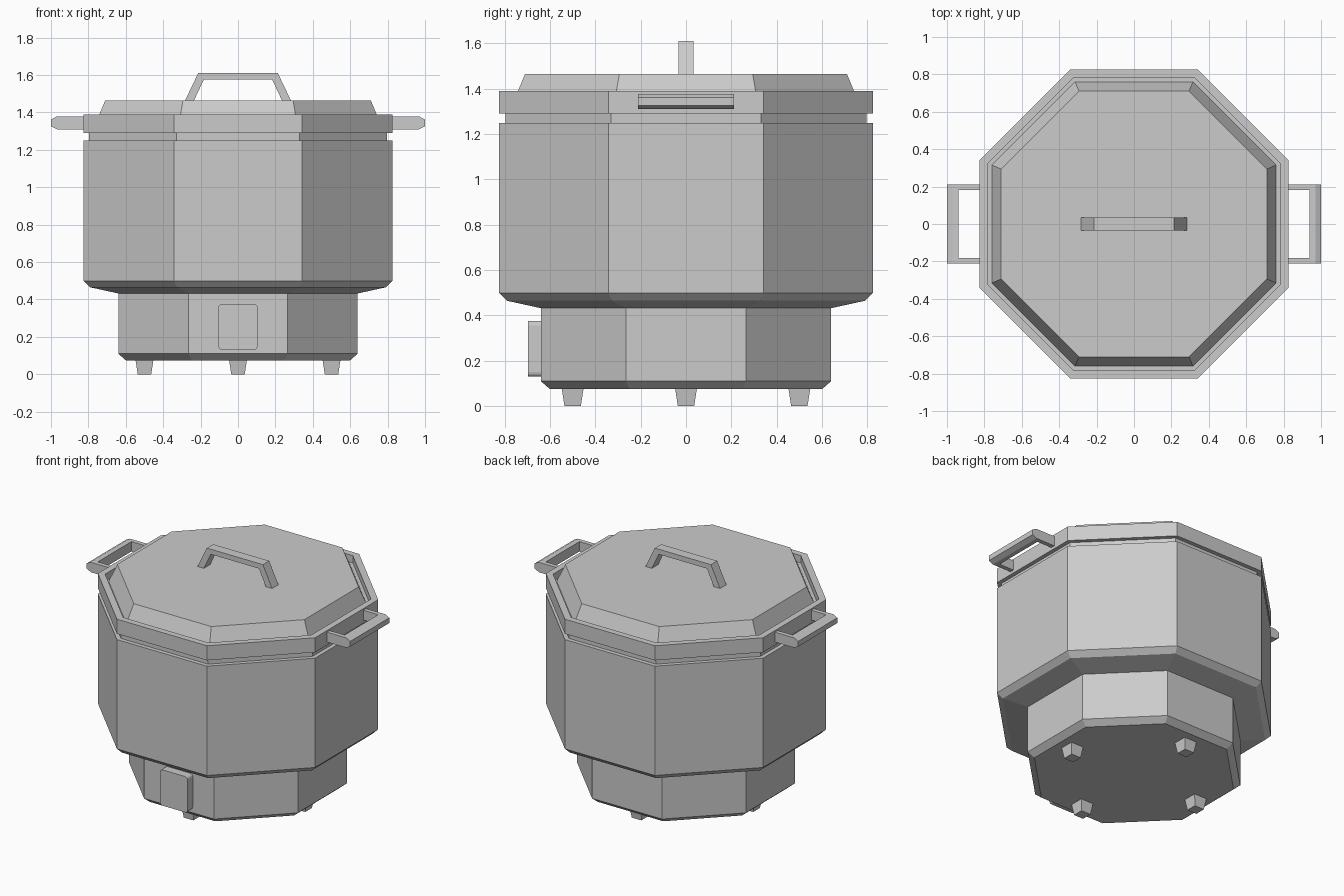
import bpy, bmesh, math

if "Cube" in bpy.data.objects:
    bpy.data.objects.remove(bpy.data.objects["Cube"])


def finish(name, bm):
    bmesh.ops.recalc_face_normals(bm, faces=bm.faces)
    mesh = bpy.data.meshes.new(name)
    bm.to_mesh(mesh)
    bm.free()
    obj = bpy.data.objects.new(name, mesh)
    bpy.context.collection.objects.link(obj)
    return obj


def turned(name, profile, sides=8, centre=(0, 0)):
    """Closed prism stack from (apothem, z) rings, flat sides on the axes."""
    bm = bmesh.new()
    rings = []
    for a, z in profile:
        r = a / math.cos(math.pi / sides)
        angles = [2 * math.pi * (i + 0.5) / sides for i in range(sides)]
        rings.append([bm.verts.new((centre[0] + r * math.cos(t),
                                    centre[1] + r * math.sin(t), z)) for t in angles])
    for lo, hi in zip(rings, rings[1:]):
        for i in range(sides):
            j = (i + 1) % sides
            bm.faces.new((lo[i], lo[j], hi[j], hi[i]))
    bm.faces.new(rings[0])
    bm.faces.new(rings[-1])
    return finish(name, bm)


def extruded(name, outline, to3d, lo, hi):
    """Extrude a 2D outline between two depths."""
    bm = bmesh.new()
    a = [bm.verts.new(to3d(u, v, lo)) for u, v in outline]
    b = [bm.verts.new(to3d(u, v, hi)) for u, v in outline]
    bm.faces.new(a)
    bm.faces.new(b)
    for i in range(len(a)):
        j = (i + 1) % len(a)
        bm.faces.new((a[i], a[j], b[j], b[i]))
    return finish(name, bm)


# Octagonal base, pot with grooved neck and hollow rim, and lid
turned("base", [(0.60, 0.075), (0.64, 0.11), (0.64, 0.44)])
turned("pot", [(0.63, 0.43), (0.79, 0.465), (0.825, 0.50), (0.825, 1.25),
               (0.797, 1.25), (0.797, 1.29), (0.825, 1.29), (0.825, 1.39),
               (0.782, 1.39), (0.782, 1.34)])
turned("lid", [(0.76, 1.335), (0.76, 1.345), (0.71, 1.465)])

# Four tapered feet
for i, c in enumerate([(0.5, 0), (0, 0.5), (-0.5, 0), (0, -0.5)]):
    turned(f"foot_{i + 1}", [(0.036, 0), (0.048, 0.078)], 4, c)

# Lid handle: bent strap
arch = [(-0.285, 1.46), (-0.213, 1.61), (0.213, 1.61), (0.285, 1.46),
        (0.237, 1.46), (0.183, 1.575), (-0.183, 1.575), (-0.237, 1.46)]
extruded("lid_handle", arch, lambda u, v, d: (u, d, v), -0.034, 0.034)

# Control panel with rounded corners
panel, r = [], 0.02
for k, (sx, sz) in enumerate([(1, 1), (-1, 1), (-1, -1), (1, -1)]):
    for s in range(4):
        t = math.radians(90 * k + 30 * s)
        panel.append((sx * (0.105 - r) + r * math.cos(t),
                      0.253 + sz * (0.123 - r) + r * math.sin(t)))
extruded("control_panel", panel, lambda u, v, d: (u, d, v), -0.697, -0.63)

# Side handles: two arms and a chamfered grip bar
grip = [(0.937, 1.31), (0.968, 1.31), (1.0, 1.326), (1.0, 1.362),
        (0.97, 1.378), (0.937, 1.378)]
arm = [(0.81, 1.31), (0.94, 1.31), (0.94, 1.378), (0.81, 1.378)]
for side, sx in (("right", 1), ("left", -1)):
    to3d = lambda u, v, d: (sx * u, d, v)
    extruded(f"{side}_handle_grip", grip, to3d, -0.212, 0.212)
    for end, lo, hi in (("front", -0.212, -0.182), ("back", 0.182, 0.212)):
        extruded(f"{side}_handle_{end}_arm", arm, to3d, lo, hi)
